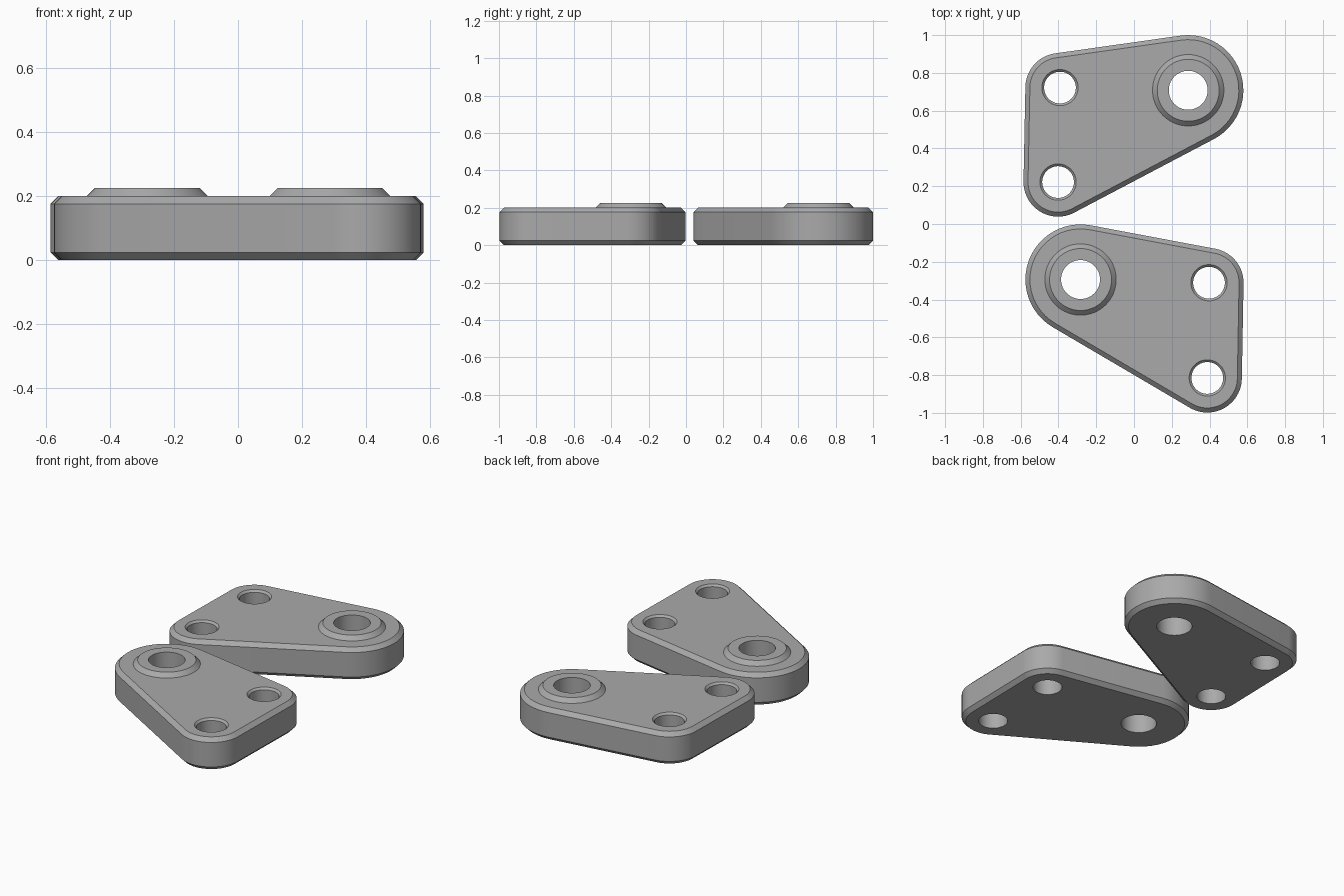
import bpy, bmesh
from math import acos, atan2, cos, sin, pi, tau, radians
from mathutils import Vector

cube = bpy.data.objects.get("Cube")
if cube:
    bpy.data.objects.remove(cube)

HEIGHT, CHAMFER = 0.2, 0.024
BIG_R, SMALL_R = 0.292, 0.183      # rounded corner radii
GREY = (0.4, 0.4, 0.4, 1)

metal = bpy.data.materials.new("plain grey")
metal.use_nodes = True
metal.diffuse_color = GREY
metal.node_tree.nodes["Principled BSDF"].inputs["Base Color"].default_value = GREY


def outline(corners, offset, z, steps=24):
    """Rounded triangle: arcs about counter-clockwise corners joined by tangents."""
    def tangent(a, b):
        d = b[0] - a[0]
        return atan2(d.y, d.x) - acos((a[1] - b[1]) / d.length)

    points = []
    for i, (centre, radius) in enumerate(corners):
        start = tangent(corners[i - 1], corners[i])
        sweep = (tangent(corners[i], corners[(i + 1) % 3]) - start) % tau
        for k in range(steps + 1):
            a = start + sweep * k / steps
            r = radius + offset
            points.append((centre.x + r * cos(a), centre.y + r * sin(a), z))
    return points


def circle(centre, radius, z, steps=64):
    return [(centre.x + radius * cos(tau * k / steps),
             centre.y + radius * sin(tau * k / steps), z) for k in range(steps)]


def loft(bm, loops):
    """Skin successive loops; return the first and last rings of vertices."""
    rings = [[bm.verts.new(p) for p in loop] for loop in loops]
    for low, high in zip(rings, rings[1:]):
        for i in range(len(low)):
            bm.faces.new((low[i - 1], low[i], high[i], high[i - 1]))
    return rings[0], rings[-1]


def cap(bm, rings, normal):
    """Fill a flat face bounded by an outer ring and hole rings."""
    edges = [bm.edges.get((r[i - 1], r[i])) for r in rings for i in range(len(r))]
    bmesh.ops.triangle_fill(bm, edges=edges, use_beauty=True, normal=normal)


def plate(name, big, small_a, small_b):
    big, small_a, small_b = Vector(big), Vector(small_a), Vector(small_b)
    corners = [(big, BIG_R), (small_a, SMALL_R), (small_b, SMALL_R)]
    bm = bmesh.new()

    # Chamfered outer wall
    profile = [(-CHAMFER, 0), (0, CHAMFER), (0, HEIGHT - CHAMFER), (-CHAMFER, HEIGHT)]
    low, high = loft(bm, [outline(corners, o, z) for o, z in profile])
    bottoms, tops = [low], [high]

    # Small bolt holes, countersunk on top; large bore with a raised conical boss
    bolt = [(0.084, 0), (0.084, 0.188), (0.096, HEIGHT)]
    bore = [(0.103, 0), (0.103, 0.225), (0.164, 0.225), (0.189, HEIGHT)]
    for centre, shape in ((small_a, bolt), (small_b, bolt), (big, bore)):
        low, high = loft(bm, [circle(centre, r, z) for r, z in shape])
        bottoms.append(low)
        tops.append(high)

    cap(bm, bottoms, (0, 0, -1))
    cap(bm, tops, (0, 0, 1))
    bmesh.ops.recalc_face_normals(bm, faces=bm.faces)

    mesh = bpy.data.meshes.new(name)
    bm.to_mesh(mesh)
    bm.free()
    mesh.materials.append(metal)
    obj = bpy.data.objects.new(name, mesh)
    bpy.context.collection.objects.link(obj)
    bpy.ops.object.select_all(action="DESELECT")
    obj.select_set(True)
    bpy.context.view_layer.objects.active = obj
    bpy.ops.object.shade_smooth_by_angle(angle=radians(30))


plate("back_plate", (0.287, 0.708), (-0.392, 0.722), (-0.402, 0.222))
plate("front_plate", (-0.283, -0.294), (0.388, -0.815), (0.397, -0.311))
